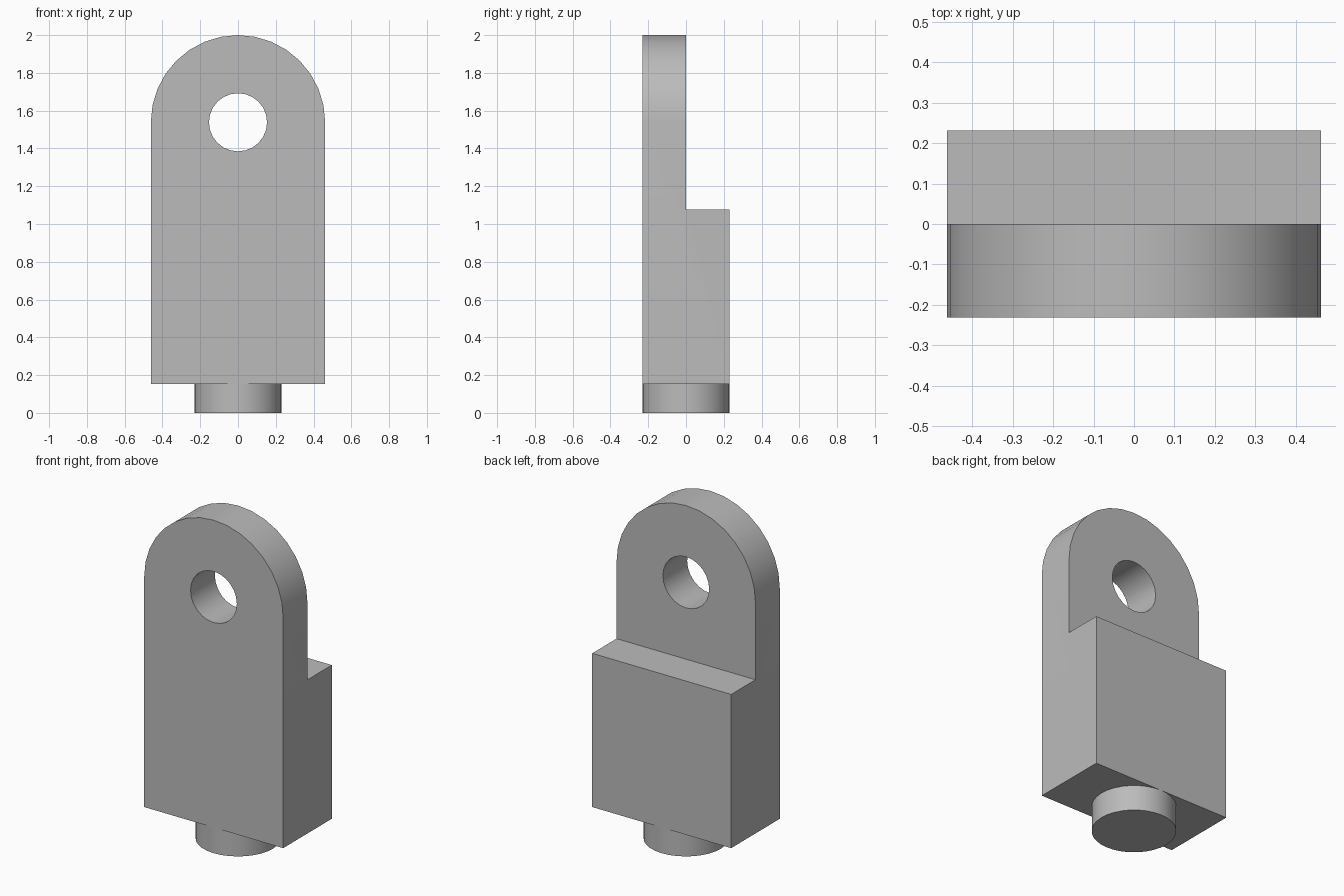
import bpy, bmesh, math

if "Cube" in bpy.data.objects:
    bpy.data.objects.remove(bpy.data.objects["Cube"], do_unlink=True)

U = 2 / 13                      # module: every size is a multiple of this
HALF_W, HALF_D = 3 * U, 1.5 * U
BASE_Z, STEP_Z, EYE_Z = U, 7 * U, 10 * U

grey = bpy.data.materials.new("plain grey")
grey.use_nodes = True
colour = (0.5, 0.5, 0.5, 1)
grey.diffuse_color = colour
grey.node_tree.nodes["Principled BSDF"].inputs["Base Color"].default_value = colour


def prism(name, outline, y0, y1):
    """Extrude an x-z outline from y0 to y1."""
    bm = bmesh.new()
    face = bm.faces.new([bm.verts.new((x, y0, z)) for x, z in outline])
    moved = bmesh.ops.extrude_face_region(bm, geom=[face])["geom"]
    bmesh.ops.translate(bm, vec=(0, y1 - y0, 0),
                        verts=[v for v in moved if isinstance(v, bmesh.types.BMVert)])
    bmesh.ops.recalc_face_normals(bm, faces=bm.faces)
    mesh = bpy.data.meshes.new(name)
    bm.to_mesh(mesh)
    bm.free()
    obj = bpy.data.objects.new(name, mesh)
    bpy.context.collection.objects.link(obj)
    mesh.materials.append(grey)
    return obj


def arc(radius, z, steps, sweep):
    return [(radius * math.cos(sweep * i / steps), z + radius * math.sin(sweep * i / steps))
            for i in range(steps + 1)]


def select(obj):
    bpy.ops.object.select_all(action="DESELECT")
    obj.select_set(True)
    bpy.context.view_layer.objects.active = obj


def smooth(obj):
    select(obj)
    bpy.ops.object.shade_smooth_by_angle(angle=math.radians(30))


# Round-topped body
outline = [(-HALF_W, BASE_Z), (HALF_W, BASE_Z)] + arc(HALF_W, EYE_Z, 16, math.pi)
body = prism("body", outline, -HALF_D, HALF_D)

# Cutters: eye hole, and the step behind the upper tongue
hole = prism("hole_cutter", arc(U, EYE_Z, 24, 2 * math.pi)[:-1], -1, 1)
step = prism("step_cutter", [(-1, STEP_Z), (1, STEP_Z), (1, 3), (-1, 3)], 0, 1)
for cutter in (step, hole):
    mod = body.modifiers.new(cutter.name, "BOOLEAN")
    mod.operation = "DIFFERENCE"
    mod.solver = "EXACT"
    mod.object = cutter
    select(body)
    bpy.ops.object.modifier_apply(modifier=mod.name)
    bpy.data.objects.remove(cutter, do_unlink=True)
smooth(body)

# Round peg underneath
bpy.ops.mesh.primitive_cylinder_add(vertices=32, radius=HALF_D, depth=BASE_Z,
                                    location=(0, 0, BASE_Z / 2))
peg = bpy.context.object
peg.name = "peg"
peg.data.materials.append(grey)
smooth(peg)
